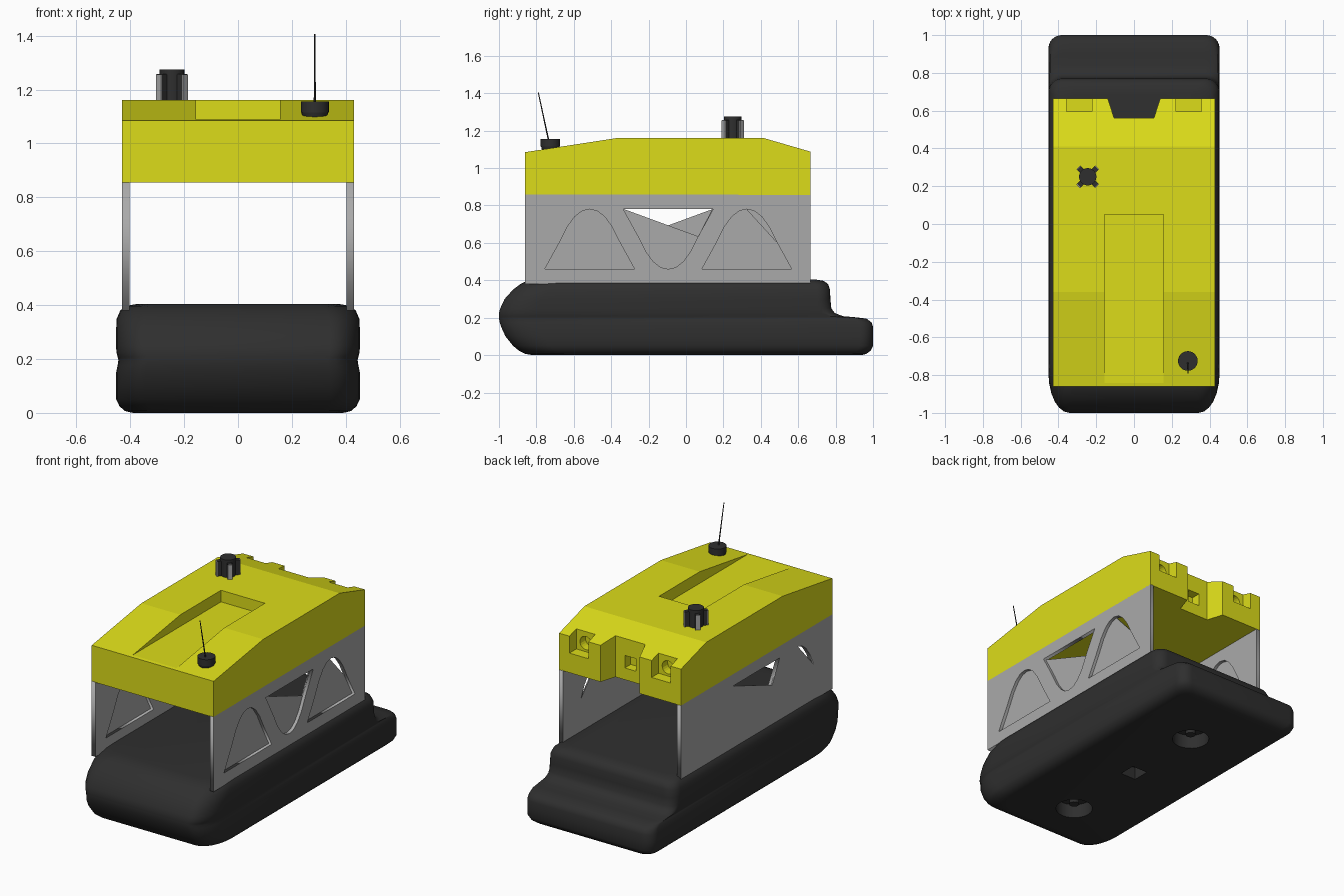
import bpy, bmesh, math
from mathutils import Vector

cube = bpy.data.objects.get("Cube")
if cube:
    bpy.data.objects.remove(cube, do_unlink=True)


def material(name, rgb):
    m = bpy.data.materials.new(name)
    m.use_nodes = True
    m.diffuse_color = (*rgb, 1)
    bsdf = next(n for n in m.node_tree.nodes if n.type == 'BSDF_PRINCIPLED')
    bsdf.inputs["Base Color"].default_value = (*rgb, 1)
    return m


YELLOW = material("yellow paint", (0.72, 0.72, 0.01))
BLACK = material("black rubber", (0.028, 0.028, 0.028))
GREY = material("grey metal", (0.4, 0.4, 0.4))


def make(name, bm, mat=None):
    bmesh.ops.recalc_face_normals(bm, faces=bm.faces)
    mesh = bpy.data.meshes.new(name)
    bm.to_mesh(mesh)
    bm.free()
    ob = bpy.data.objects.new(name, mesh)
    bpy.context.collection.objects.link(ob)
    if mat:
        mesh.materials.append(mat)
    return ob


def loft(name, rings, mat=None):
    """Skin a stack of closed rings and cap both ends."""
    bm = bmesh.new()
    rows = [[bm.verts.new(p) for p in ring] for ring in rings]
    n = len(rows[0])
    for a, b in zip(rows, rows[1:]):
        for i in range(n):
            bm.faces.new((a[i], a[(i + 1) % n], b[(i + 1) % n], b[i]))
    bm.faces.new(rows[0])
    bm.faces.new(rows[-1])
    return make(name, bm, mat)


def box(name, lo, hi, mat=None):
    corners = [(lo[0], lo[1]), (hi[0], lo[1]), (hi[0], hi[1]), (lo[0], hi[1])]
    return loft(name, [[(x, y, z) for x, y in corners] for z in (lo[2], hi[2])], mat)


def tube(name, a, b, r, mat=None, sides=24, r2=None):
    a, b = Vector(a), Vector(b)
    turn = (b - a).to_track_quat('Z', 'Y')
    def circle(c, rad):
        return [c + turn @ Vector((rad * math.cos(t), rad * math.sin(t), 0))
                for t in (2 * math.pi * i / sides for i in range(sides))]
    return loft(name, [circle(a, r), circle(b, r2 or r)], mat)


def activate(ob):
    bpy.ops.object.select_all(action='DESELECT')
    ob.select_set(True)
    bpy.context.view_layer.objects.active = ob


def cut(ob, *cutters):
    for c in cutters:
        mod = ob.modifiers.new("cut", 'BOOLEAN')
        mod.operation, mod.solver, mod.object = 'DIFFERENCE', 'EXACT', c
        activate(ob)
        bpy.ops.object.modifier_apply(modifier=mod.name)
        bpy.data.objects.remove(c, do_unlink=True)


def smooth(ob, angle=40):
    activate(ob)
    bpy.ops.object.shade_smooth_by_angle(angle=math.radians(angle))


# Hull: rounded outlines stacked in z (height, front, back, half width)
def outline(z, front, back, w, steps=7):
    pts = []
    for sx, sy, start in ((1, 1, 0), (-1, 1, 90), (-1, -1, 180), (1, -1, 270)):
        rx, ry = (0.07, 0.07) if sy > 0 else (0.11, 0.2)
        cx, cy = sx * (w - rx), (back - ry if sy > 0 else front + ry)
        for i in range(steps):
            t = math.radians(start + 90 * i / (steps - 1))
            pts.append((cx + rx * math.cos(t), cy + ry * math.sin(t), z))
    return pts


levels = [(0, -.82, .94, .39), (.007, -.86, .965, .42), (.025, -.895, .988, .44),
          (.05, -.925, 1, .452), (.1, -.965, 1, .453), (.15, -.988, 1, .452),
          (.175, -.996, .992, .447), (.195, -1, .965, .444), (.203, -1, .9, .445),
          (.208, -1, .84, .447), (.225, -1, .795, .451), (.25, -.993, .777, .453),
          (.3, -.97, .772, .453), (.35, -.925, .77, .45), (.38, -.885, .76, .437),
          (.397, -.85, .735, .415), (.405, -.8, .69, .37)]
hull = loft("hull", [outline(*lv) for lv in levels], BLACK)
cut(hull,
    tube("front_well", (0, -.56, -.1), (0, -.56, .09), .11),
    tube("rear_well", (0, .53, -.1), (0, .53, .09), .11),
    box("sensor_well", (-.055, -.055, -.1), (.055, .055, .08)))
smooth(hull)
for label, y in (("front", -.56), ("rear", .53)):
    smooth(tube(label + "_thruster_hub", (0, y, .03), (0, y, .1), .03, BLACK, 16))

# Upper float body: side profile swept across the width
profile = [(-.86, .855), (-.86, 1.085), (-.36, 1.162), (.41, 1.162), (.665, 1.088), (.665, .855)]
body = loft("float_body", [[(x, y, z) for y, z in profile] for x in (-.43, .43)], YELLOW)
notch = [(-.15, .7), (-.105, .56), (.105, .56), (.15, .7)]
cut(body,
    box("deck_recess", (-.155, -.9, 1.088), (.155, .05, 1.3)),
    loft("rear_notch", [[(x, y, z) for x, y in notch] for z in (.8, 1.3)]),
    box("rear_socket", (-.04, .5, .93), (.04, .6, 1.01)))
for s in (-1, 1):
    x = s * .29
    cut(body,
        box("lamp_pocket", (x - .067, .595, .98), (x + .067, .7, 1.3)),
        tube("lamp_socket", (x, .54, 1.035), (x, .62, 1.035), .042, sides=20))


# Side panels: pocketed plate with a thin, partly open backing sheet
def sheet(name, loops, x, half):
    cu = bpy.data.curves.new(name, 'CURVE')
    cu.dimensions, cu.fill_mode, cu.extrude = '2D', 'BOTH', half
    for loop in loops:
        sp = cu.splines.new('POLY')
        sp.points.add(len(loop) - 1)
        for p, (y, z) in zip(sp.points, loop):
            p.co = (y, z, 0, 1)
        sp.use_cyclic_u = True
    ob = bpy.data.objects.new(name, cu)
    bpy.context.collection.objects.link(ob)
    ob.rotation_euler = (math.pi / 2, 0, math.pi / 2)
    ob.location.x = x
    cu.materials.append(GREY)
    activate(ob)
    bpy.ops.object.convert(target='MESH')


half_arch = [(.24, .46), (.16, .605), (.12, .685), (.08, .74), (.04, .771)]
arch = half_arch + [(0, .78)] + [(-y, z) for y, z in reversed(half_arch)]
MID = -.095
pockets = [[(y + MID - .42, z) for y, z in arch],
           [(y + MID, 1.24 - z) for y, z in arch],
           [(y + MID + .42, z) for y, z in arch]]
border = [(-.86, .38), (.665, .38), (.665, .858), (-.86, .858)]
openings = [[(-.235, .78), (.235, .78), (.16, .635)],
            [(.42, .78), (.46, .771), (.5, .74), (.54, .685), (.58, .605)]]
for side, x0, flip in (("left", .403, 1), ("right", -.43, -1)):
    sheet(side + "_panel_plate", [border] + pockets, x0 + .017, .01)
    holes = [[(MID + flip * y, z) for y, z in loop] for loop in openings]
    sheet(side + "_panel_backing", [border] + holes, x0 + .0035, .0035)

# Beacon: core, cap and four diagonal fins with metal outer strips
bx, by = -.245, .25
smooth(tube("beacon_core", (bx, by, 1.15), (bx, by, 1.255), .044, BLACK))
smooth(tube("beacon_cap", (bx, by, 1.255), (bx, by, 1.275), .046, BLACK))
for i in range(4):
    for name, lo, hi, mat in (
            ("beacon_fin", (.03, -.014, 1.155), (.066, .014, 1.257), BLACK),
            ("beacon_strip", (.066, -.014, 1.155), (.071, .014, 1.255), GREY)):
        ob = box(name, lo, hi, mat)
        ob.location = (bx, by, 0)
        ob.rotation_euler.z = math.pi * (i / 2 + .25)

# Antenna: stepped base and a leaning whip
ax, ay = .285, -.725
smooth(tube("antenna_foot", (ax, ay, 1.095), (ax, ay, 1.115), .044, BLACK, r2=.05))
smooth(tube("antenna_base", (ax, ay, 1.115), (ax, ay, 1.156), .052, BLACK))
smooth(tube("antenna_whip", (ax, ay - .01, 1.15), (ax, ay - .065, 1.405), .004, BLACK, 8, .0025))
